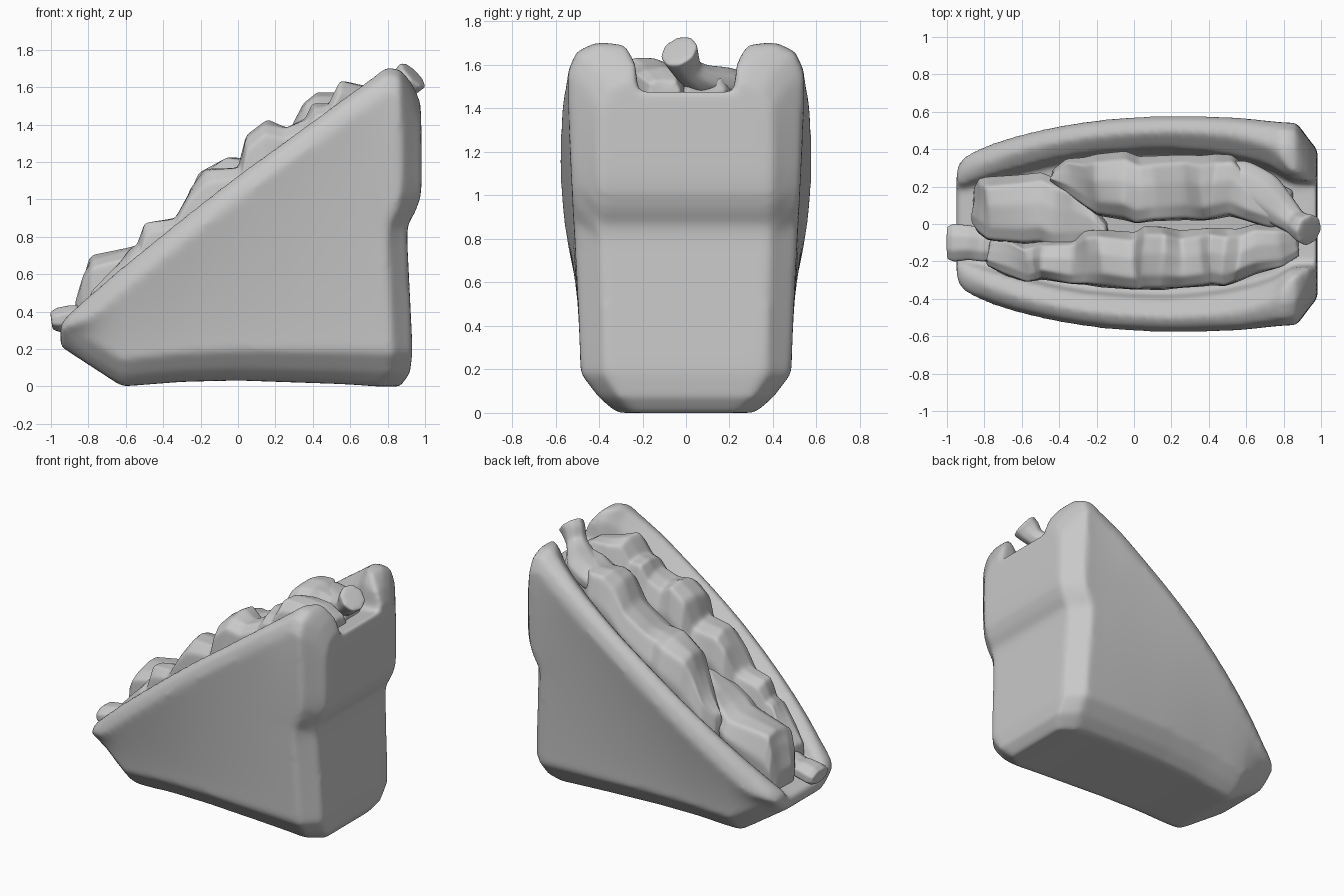
import bpy, bmesh, math
from mathutils import Vector

if "Cube" in bpy.data.objects:
    bpy.data.objects.remove(bpy.data.objects["Cube"])

grey = bpy.data.materials.new("plain_grey")
grey.diffuse_color = (0.58, 0.58, 0.58, 1)
grey.use_nodes = True
grey.node_tree.nodes["Principled BSDF"].inputs["Base Color"].default_value = grey.diffuse_color


def lerp(table, x):
    """Piecewise linear lookup in a short list of (x, value) pairs."""
    if x <= table[0][0]:
        return table[0][1]
    for (a, va), (b, vb) in zip(table, table[1:]):
        if x <= b:
            return va + (vb - va) * (x - a) / (b - a)
    return table[-1][1]


def soft(table, x):
    """Lookup averaged over a window, for flowing curves away from the ends."""
    r = max(0, min(.15, x + .93, .78 - x))
    return sum(lerp(table, x + r * k / 4) for k in range(-4, 5)) / 9


def loft(name, rings, cap_rows=False, crease=0):
    """Skin a list of equal closed rings into a solid object."""
    bm = bmesh.new()
    vs = [[bm.verts.new(p) for p in r] for r in rings]
    n = len(vs[0])
    for a, b in zip(vs, vs[1:]):
        for i in range(n):
            j = (i + 1) % n
            bm.faces.new((a[i], a[j], b[j], b[i]))
    for r in (vs[0], vs[-1]):
        if cap_rows:  # quads across a left/right symmetric ring
            for i in range(n // 2 - 1):
                bm.faces.new((r[i], r[i + 1], r[n - 2 - i], r[n - 1 - i]))
        else:
            bm.faces.new(r)
    bmesh.ops.recalc_face_normals(bm, faces=bm.faces)
    if crease:
        layer = bm.edges.layers.float.new("crease_edge")
        for e in bm.edges:
            e[layer] = crease
    me = bpy.data.meshes.new(name)
    bm.to_mesh(me)
    bm.free()
    me.materials.append(grey)
    ob = bpy.data.objects.new(name, me)
    bpy.context.collection.objects.link(ob)
    return ob


def smooth(ob):
    for p in ob.data.polygons:
        p.use_smooth = True


# Bread outline: rim height, underside, half widths, back profile, trough floor
RIM = [(-.95, .335), (-.92, .375), (-.67, .6), (-.3, .9), (0, 1.135),
       (.33, 1.372), (.6, 1.565), (.8, 1.708), (.88, 1.69), (.94, 1.61), (.975, 1.52)]
UNDER = [(-.95, .215), (-.62, .0), (-.3, .025), (0, .032), (.5, .015), (.85, 0)]
WIDTH = [(-.95, .31), (-.9, .38), (-.8, .425), (-.5, .51), (-.2, .56), (.1, .581),
         (.4, .577), (.87, .56), (.975, .41)]
LOW = [(-.95, .28), (-.9, .325), (-.62, .41), (0, .465), (.5, .482), (.87, .485), (.975, .37)]
CHAMFER = [(-.95, .06), (-.85, .13), (-.5, .15), (.8, .18)]
BACK = [(0, .87), (.03, .905), (.1, .932), (.2, .935), (.85, .903), (.98, .975),
        (1.1, .985), (1.4, .982), (1.6, .975)]
FLOOR = [(-.93, .29), (-.7, .40), (-.3, .68), (.2, 1.03), (.6, 1.30), (.8, 1.46), (1.1, 1.49)]


def bread_ring(u):
    zt, zb, w, low = soft(RIM, u), lerp(UNDER, u), soft(WIDTH, u), soft(LOW, u)
    k = min(1, (zt - zb) / .4)
    c = lerp(CHAMFER, u)
    half = [(low * .66, zb), (low * .83, zb + .4 * c), (low, zb + c)]
    za, zc = zb + c, zt - .13 * k
    b = min(1, max(0, (u - .55) / .25))  # rounder shoulders towards the back
    half += [(low + (w - low) * (i / 16) ** 1.25 - .02 * b * (i / 16) ** 6,
              za + (zc - za) * i / 16) for i in range(1, 17)]
    half += [(w - .025 - .035 * b, zt - .04 * k), (w - .08 - .065 * b, zt)]
    t = min(1, max(0, (u - .6) / .25))
    pts = [(u + t * (lerp(BACK, z) - .98), y, z) for y, z in half]
    return pts + [(x, -y, z) for x, y, z in reversed(pts)]


stations = [-.95, -.92, -.9, -.85, -.8, -.74, -.68, -.62] + [-.55 + .07 * i for i in range(19)]
stations += [.76, .8, .84, .87, .9, .94, .978]
bread = loft("bread", [bread_ring(u) for u in stations], True)

# Trough that holds the filling
TOP_W = [(-1.1, .22), (-.93, .25), (-.7, .37), (-.3, .46), (.2, .5), (.6, .46), (.74, .41), (.84, .285), (1.1, .26)]
LOW_W = [(-1.1, .18), (-.93, .19), (-.7, .25), (-.3, .35), (.2, .38), (.6, .33), (.74, .28), (.84, .225), (1.1, .205)]
rings = []
for x in [-1.1, -.93, -.8, -.7, -.55, -.4, -.25, -.1, .05, .2, .35, .5, .65, .74, .79, .84, 1.1]:
    wt, wb, zf = soft(TOP_W, x), soft(LOW_W, x), lerp(FLOOR, x)
    zt = max(lerp(RIM, x), zf + .19) if x > 0 else lerp(RIM, x)
    mid = (wb * .75 + wt * .25, zf * .35 + zt * .65)
    half = [(wb, zf), mid, (wt, zt), (wt, zt + .6)]
    rings.append([(x, y, z) for y, z in half] + [(x, -y, z) for y, z in reversed(half)])
cutter = loft("trough_cutter", rings)
cutter.hide_render = True

# Cut, then soften every edge of the bread
m = bread.modifiers.new("trough", 'BOOLEAN')
m.operation, m.object, m.solver = 'DIFFERENCE', cutter, 'EXACT'
m = bread.modifiers.new("even", 'REMESH')
m.mode, m.voxel_size = 'VOXEL', .018
m = bread.modifiers.new("soften", 'SMOOTH')
m.factor, m.iterations = .5, 12
deps = bpy.context.evaluated_depsgraph_get()
solid = bpy.data.meshes.new_from_object(bread.evaluated_get(deps))
bread.modifiers.clear()
bread.data = solid
bpy.data.objects.remove(cutter)
if not solid.materials:
    solid.materials.append(grey)
for p in solid.polygons:
    p.material_index = 0
smooth(bread)


def finish(ob):
    m = ob.modifiers.new("round", 'SUBSURF')
    m.levels = m.render_levels = 3
    smooth(ob)


def filling(name, rows):
    """Lumpy strip: rows of (x, centre y, half width, top z), seated on the trough floor."""
    rings = []
    for i, (x, y, w, zt) in enumerate(rows):
        zb = lerp(FLOOR, x) - .05
        h = zt - zb
        s = .015 * math.sin(i * 2.1)  # alternating folds
        f = .035 * math.sin(i * 1.7 + 1)
        sec = [(-.8, 0), (-1, .45), (-.95, .84), (-.55, .98 + f), (.12, 1.01), (.72, .95 - f), (1, .55), (.85, 0)]
        rings.append([(x + .012 * math.sin(i * 1.3 + 2 * a) * b, y + a * w * 1.04 + s * b, zb + b * h)
                      for a, b in sec])
    finish(loft(name, rings, crease=.45))


filling("filling_front_chunk", [
    (-.86, .10, .09, .45), (-.83, .09, .14, .6), (-.785, .09, .165, .7), (-.6, .08, .18, .735),
    (-.5, .08, .185, .76), (-.43, .07, .18, .80), (-.34, .05, .16, .87), (-.22, .0, .10, .92),
    (-.14, -.03, .04, .92)])
filling("filling_left_row", [
    (-.44, .26, .03, .78), (-.36, .25, .09, .88), (-.26, .23, .13, 1.03), (-.2, .21, .16, 1.14),
    (-.05, .2, .18, 1.22), (.02, .19, .175, 1.22), (.1, .19, .17, 1.24), (.27, .19, .17, 1.36),
    (.36, .2, .17, 1.51), (.43, .2, .17, 1.57), (.52, .2, .16, 1.57), (.6, .17, .14, 1.58),
    (.72, .11, .13, 1.58), (.85, .08, .09, 1.54)])
filling("filling_right_row", [
    (-.78, -.15, .07, .5), (-.68, -.18, .1, .62), (-.58, -.2, .1, .73), (-.53, -.2, .1, .76),
    (-.49, -.2, .1, .87), (-.33, -.19, .12, .9), (-.26, -.18, .14, 1.06), (-.18, -.19, .15, 1.16),
    (.01, -.19, .15, 1.165), (.05, -.18, .165, 1.34), (.15, -.19, .165, 1.425), (.25, -.18, .15, 1.38),
    (.36, -.18, .15, 1.43), (.41, -.18, .15, 1.51), (.49, -.17, .15, 1.51), (.55, -.17, .14, 1.63),
    (.65, -.14, .13, 1.61), (.78, -.11, .11, 1.59), (.88, -.1, .07, 1.53)])


def strip(name, path, crease):
    """Tube along (x, y, z, half width, half height) points."""
    pts = [Vector(p[:3]) for p in path]
    rings = []
    for i, (x, y, z, w, h) in enumerate(path):
        d = (pts[min(i + 1, len(pts) - 1)] - pts[max(i - 1, 0)]).normalized()
        side = d.cross(Vector((0, 0, 1))).normalized()
        up = side.cross(d)
        rings.append([pts[i] + side * w * 1.1 * math.cos(a) + up * h * 1.1 * math.sin(a)
                      for a in [math.tau * (k + .5) / 8 for k in range(8)]])
    finish(loft(name, rings, crease=crease))


# Loose ends poking out at the top and the tip
strip("filling_top_leaf", [
    (.47, .28, 1.44, .06, .06), (.56, .24, 1.49, .11, .08), (.69, .16, 1.51, .12, .08),
    (.79, .07, 1.53, .09, .07), (.86, .01, 1.57, .065, .06), (.905, -.02, 1.635, .075, .085),
    (.94, -.035, 1.67, .085, .09)], .3)
strip("filling_tip_leaf", [
    (-.70, -.12, .44, .07, .05), (-.80, -.11, .38, .09, .05), (-.88, -.1, .37, .09, .065),
    (-.96, -.1, .355, .10, .065), (-.998, -.1, .35, .085, .045)], .4)
